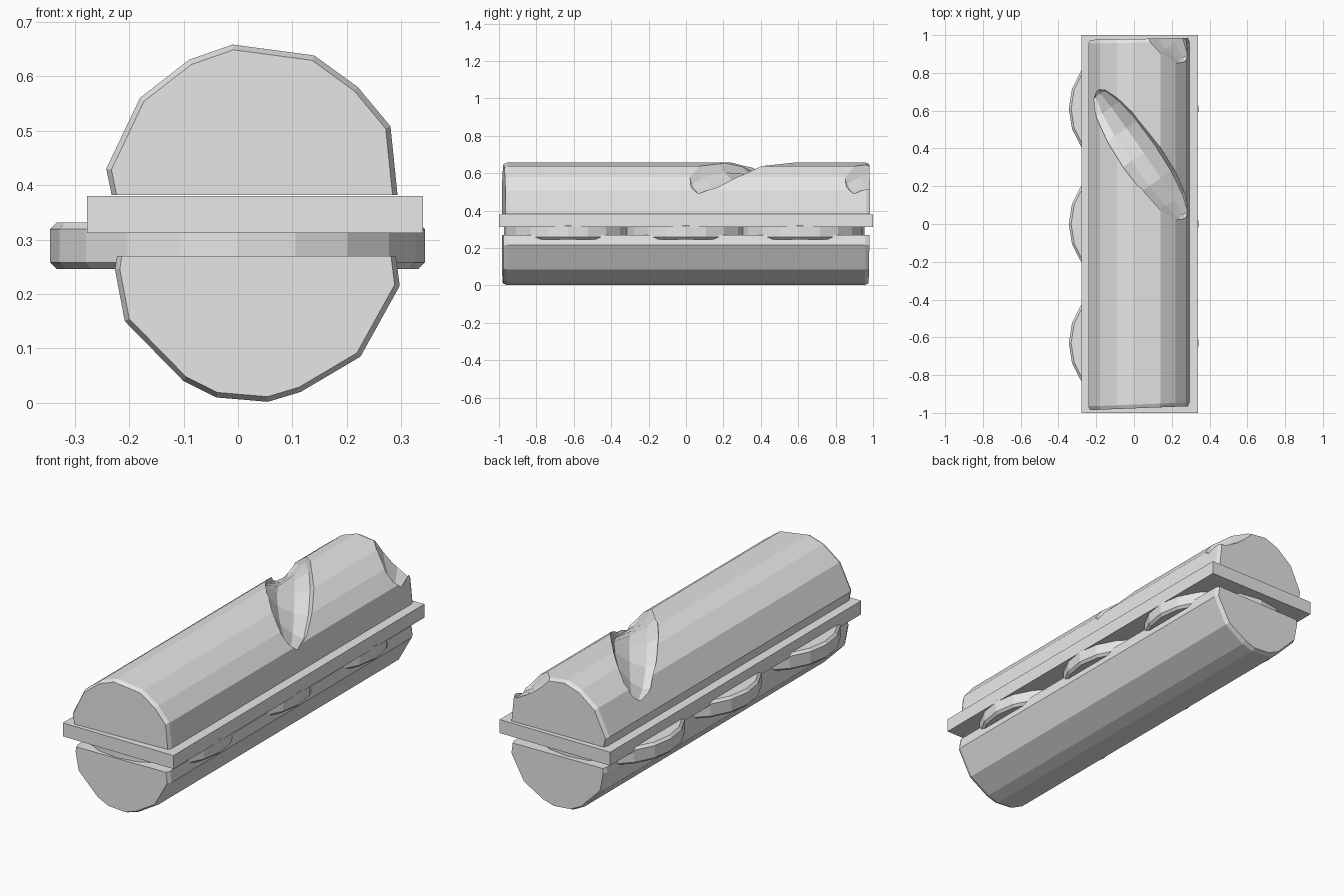
import bpy, bmesh, math
from mathutils import Matrix, Vector

cube = bpy.data.objects.get("Cube")
if cube:
    bpy.data.objects.remove(cube, do_unlink=True)

grey = bpy.data.materials.new("plain grey")
grey.use_nodes = True
colour = (0.8, 0.8, 0.8, 1)
grey.diffuse_color = colour
grey.node_tree.nodes["Principled BSDF"].inputs["Base Color"].default_value = colour


def add_object(name, bm):
    bmesh.ops.recalc_face_normals(bm, faces=bm.faces)
    mesh = bpy.data.meshes.new(name)
    bm.to_mesh(mesh)
    bm.free()
    mesh.materials.append(grey)
    obj = bpy.data.objects.new(name, mesh)
    bpy.context.collection.objects.link(obj)
    return obj


def loaf(name, profile, pivot, back, front_skew):
    """Extrude a profile along y, with slightly drawn-in, skewed ends."""
    bm = bmesh.new()
    rings = []
    for y, scale in ((-0.985, 0.965), (-0.965, 1), (back - 0.02, 1), (back, 0.965)):
        skew = front_skew if y < 0 else 0.01
        ring = []
        for x, z in profile:
            sx = pivot[0] + (x - pivot[0]) * scale
            sz = pivot[1] + (z - pivot[1]) * scale
            ring.append(bm.verts.new((sx, y + skew * (x + 0.24) / 0.53, sz)))
        rings.append(ring)
    n = len(profile)
    for a, b in zip(rings, rings[1:]):
        for i in range(n):
            bm.faces.new((a[i], a[(i + 1) % n], b[(i + 1) % n], b[i]))
    bm.faces.new(rings[0])
    bm.faces.new(rings[-1])
    return add_object(name, bm)


# Upper and lower bread halves
bread_top = loaf("bread_top", [
    (-0.232, 0.382), (-0.242, 0.43), (-0.18, 0.56), (-0.09, 0.63), (-0.01, 0.658),
    (0.14, 0.638), (0.22, 0.58), (0.28, 0.508), (0.293, 0.382)], (0.03, 0.382), 0.975, 0.02)
loaf("bread_bottom", [
    (-0.222, 0.27), (-0.226, 0.245), (-0.208, 0.15), (-0.1, 0.04), (-0.04, 0.01),
    (0.055, 0.002), (0.115, 0.02), (0.225, 0.085), (0.297, 0.215), (0.29, 0.27)],
    (0.03, 0.27), 0.97, 0.01)

# Diagonal score marks, cut by bent, pointed ellipsoids
spin = Matrix.Rotation(math.atan2(-0.67, 0.46), 3, 'Z')
for i, y in enumerate((-1.295, -0.465, 0.365, 1.195)):
    bm = bmesh.new()
    bmesh.ops.create_uvsphere(bm, u_segments=9, v_segments=8, radius=1)
    for v in bm.verts:
        p = spin @ Vector((v.co.z * 0.42, v.co.y * 0.12, v.co.x * 0.105))
        v.co = (p.x + 0.035, p.y + y, p.z + 0.695 - 2.9 * p.x * p.x)
    cutter = add_object(f"score_cutter_{i}", bm)
    cutter.hide_render = True
    mod = bread_top.modifiers.new("score", 'BOOLEAN')
    mod.operation = 'DIFFERENCE'
    mod.solver = 'EXACT'
    mod.object = cutter
    bpy.context.view_layer.objects.active = bread_top
    bpy.ops.object.modifier_apply(modifier=mod.name)
    bpy.data.objects.remove(cutter, do_unlink=True)

# Flat filling sheet
bm = bmesh.new()
bmesh.ops.create_cube(bm, size=1)
for v in bm.verts:
    v.co = (v.co.x * 0.617 + 0.0315, v.co.y * 2, v.co.z * 0.068 + 0.346)
add_object("filling_sheet", bm)

# Round filling slices with bevelled rims
for i, y in enumerate((-0.63, 0.0, 0.61)):
    bm = bmesh.new()
    bmesh.ops.create_cone(bm, cap_ends=True, segments=20, radius1=0.344, radius2=0.344,
                          depth=0.085, matrix=Matrix.Translation((-0.001, y, 0.2885)))
    rim = [e for e in bm.edges if abs(e.verts[0].co.z - e.verts[1].co.z) < 0.01]
    bmesh.ops.bevel(bm, geom=rim, offset=0.012, segments=1, affect='EDGES')
    add_object(f"round_slice_{i + 1}", bm)
